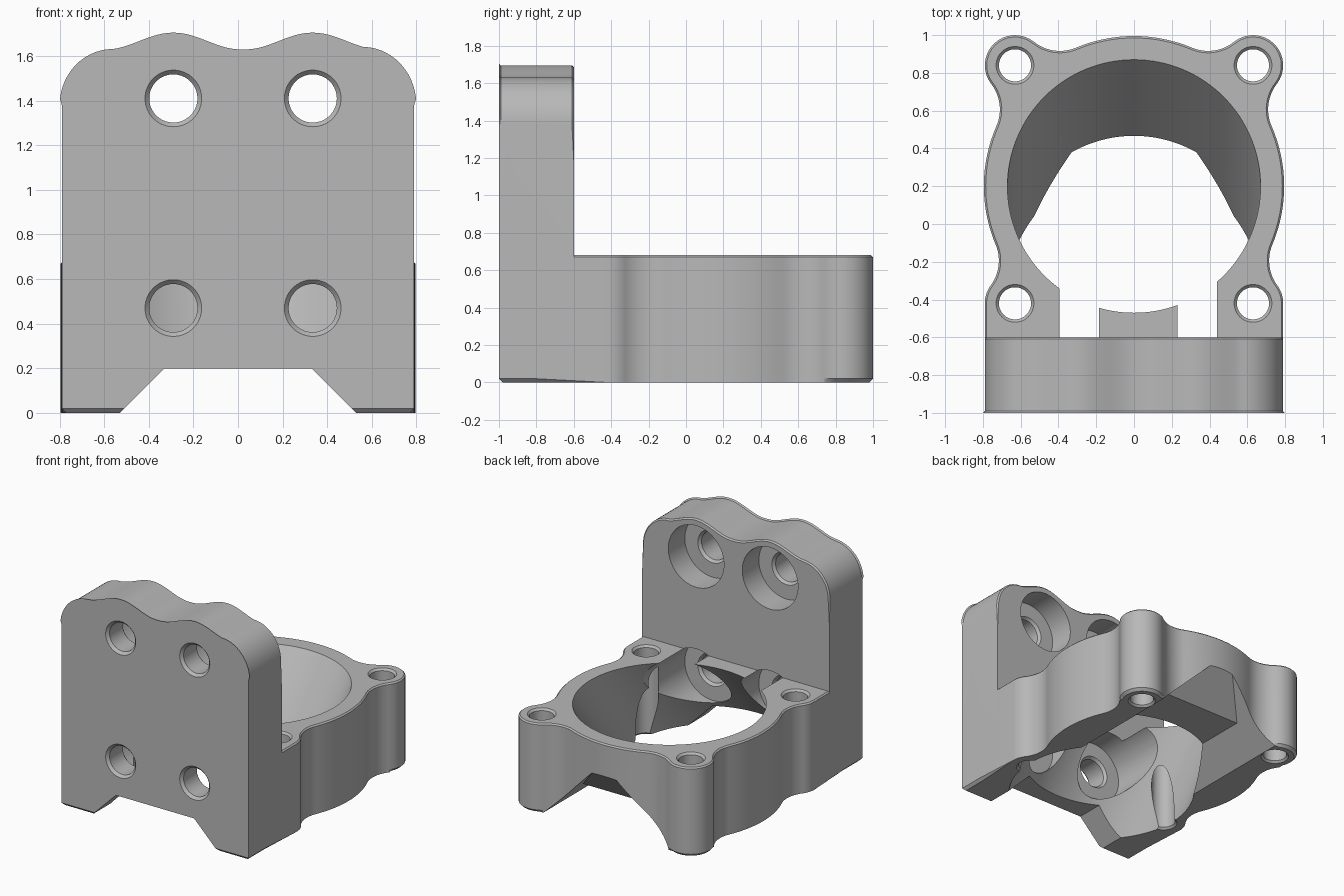
import bpy, bmesh
from math import sin, cos, pi, sqrt, atan2, radians
from mathutils import Vector

cube = bpy.data.objects.get("Cube")
if cube:
    bpy.data.objects.remove(cube, do_unlink=True)

grey = bpy.data.materials.new("plain grey")
grey.use_nodes = True
grey.diffuse_color = (0.48, 0.48, 0.48, 1)
grey.node_tree.nodes["Principled BSDF"].inputs["Base Color"].default_value = grey.diffuse_color


def make(name, bm):
    bmesh.ops.recalc_face_normals(bm, faces=bm.faces)
    mesh = bpy.data.meshes.new(name)
    bm.to_mesh(mesh)
    bm.free()
    mesh.materials.append(grey)
    ob = bpy.data.objects.new(name, mesh)
    bpy.context.collection.objects.link(ob)
    return ob


def loft(rings, cap=True):
    """Skin a stack of rings that have equal point counts."""
    bm = bmesh.new()
    vs = [[bm.verts.new(p) for p in ring] for ring in rings]
    n = len(vs[0])
    for a, b in zip(vs, vs[1:]):
        for i in range(n):
            j = (i + 1) % n
            bm.faces.new((a[i], a[j], b[j], b[i]))
    if cap:
        bm.faces.new(vs[0])
        bm.faces.new(vs[-1])
    return bm


def chamfer(bm, rule, width):
    edges = [e for e in bm.edges if all(rule(v.co) for v in e.verts)]
    bmesh.ops.bevel(bm, geom=edges, offset=width, segments=1, affect='EDGES')


def circle(r, n=64):
    return [(r * cos(2 * pi * i / n), r * sin(2 * pi * i / n)) for i in range(n)]


def combine(target, tool, op):
    mod = target.modifiers.new(tool.name, 'BOOLEAN')
    mod.operation, mod.solver, mod.object = op, 'EXACT', tool
    bpy.context.view_layer.objects.active = target
    bpy.ops.object.modifier_apply(modifier=mod.name)
    bpy.data.objects.remove(tool, do_unlink=True)


def arc(c, r, a, b, ccw, n):
    turn = (b - a) % (2 * pi) if ccw else -((a - b) % (2 * pi))
    return [c + r * Vector((cos(a + turn * i / n), sin(a + turn * i / n))) for i in range(n + 1)]


def angle(v):
    return atan2(v.y, v.x)


# Base outline: round body and four screw lobes, blended with concave fillets
W, TOP, FILLET = 0.79, 0.68, 0.22
body = (Vector((0, 0.2)), 0.795)
lobes = [(Vector((x, y)), 0.16) for x, y in ((0.63, -0.42), (0.63, 0.84), (-0.63, 0.84), (-0.63, -0.42))]
chain = [lobes[0], body, lobes[1], body, lobes[2], body, lobes[3]]
outline = [Vector((-W, -0.8)), Vector((W, -0.8))]
start = 0
for (ca, ra), (cb, rb) in zip(chain, chain[1:]):
    d = (cb - ca).length
    u = (cb - ca) / d
    a, b = ra + FILLET, rb + FILLET
    t = (a * a - b * b + d * d) / (2 * d)
    f = ca + u * t + Vector((u.y, -u.x)) * sqrt(a * a - t * t)
    outline += arc(ca, ra, start, angle(f - ca), True, 16)[:-1]
    outline += arc(f, FILLET, angle(ca - f), angle(cb - f), False, 12)[:-1]
    start = angle(f - cb)
outline += arc(*lobes[3], start, pi, True, 16)

bm = loft([[(p.x, p.y, z) for p in outline] for z in (0, TOP)])
chamfer(bm, lambda c: c.z < 0.001, 0.02)
chamfer(bm, lambda c: c.z > TOP - 0.001, 0.01)
base = make("base", bm)

# Upright plate: rounded shoulders and two bumps over the bolt holes
BOLTS = (-0.29, 0.335)


def crest(x):
    near = min(abs(x - c) for c in BOLTS)
    return 1.62 + 0.0375 * (1 + cos(pi * min(near / 0.3, 1)))


R = 0.23
side = [(W - R + R * cos(t), 1.38 + (crest(W - R) - 1.38) * sin(t))
        for t in [pi / 2 * i / 14 for i in range(15)]]
left = [(-W + R - R * cos(t), 1.38 + (crest(R - W) - 1.38) * sin(t))
        for t in [pi / 2 * i / 14 for i in range(14, -1, -1)]]
span = W - R
ridge = [(x, crest(x)) for x in [span - 2 * span * i / 56 for i in range(1, 56)]]
profile = [(-W, 0), (W, 0)] + side + ridge + left
bm = loft([[(x, y, z) for x, z in profile] for y in (-1, -0.6)])
chamfer(bm, lambda c: c.z < 0.001, 0.02)
chamfer(bm, lambda c: c.z > 1.37 and c.y > -0.61, 0.01)
chamfer(bm, lambda c: c.z > 1.37 and c.y < -0.99, 0.01)
bracket = make("mounting_bracket", bm)
combine(bracket, base, 'UNION')

# Slanted round duct through the base
duct = loft([[(x, y + 0.2 - 0.84 * (TOP - z), z) for x, y in circle(0.67, 128)] for z in (-0.1, 0.76)])
combine(bracket, make("duct_cutter", duct), 'DIFFERENCE')

# Underside channel with sloped sides, rising at the back
rings = []
for y, h in ((-1.1, 0.2), (0.77, 0.2), (1.05, 0.49)):
    rings.append([(0.58, y, -0.05), (0.53 - h, y, h), (h - 0.53, y, h), (-0.58, y, -0.05)])
combine(bracket, make("channel_cutter", loft(rings)), 'DIFFERENCE')

# Counterbored bolt holes through the plate
for x in BOLTS:
    for z, end in ((1.41, -0.5), (0.47, -0.2)):
        steps = [(0.127, -1.05), (0.127, -1), (0.108, -0.98), (0.108, -0.82),
                 (0.125, -0.8), (0.235, -0.8), (0.235, end)]
        bm = loft([[(x + a, y, z + b) for a, b in circle(r)] for r, y in steps])
        combine(bracket, make("bolt_cutter", bm), 'DIFFERENCE')

# Vertical screw holes in the lobes
for c, _ in lobes:
    steps = [(0.1, -0.05), (0.1, 0), (0.085, 0.015), (0.085, TOP - 0.015), (0.1, TOP), (0.1, TOP + 0.05)]
    bm = loft([[(c.x + a, c.y + b, z) for a, b in circle(r, 48)] for r, z in steps])
    combine(bracket, make("screw_cutter", bm), 'DIFFERENCE')

bpy.ops.object.select_all(action='DESELECT')
bracket.select_set(True)
bpy.context.view_layer.objects.active = bracket
bpy.ops.object.shade_smooth_by_angle(angle=radians(25))
